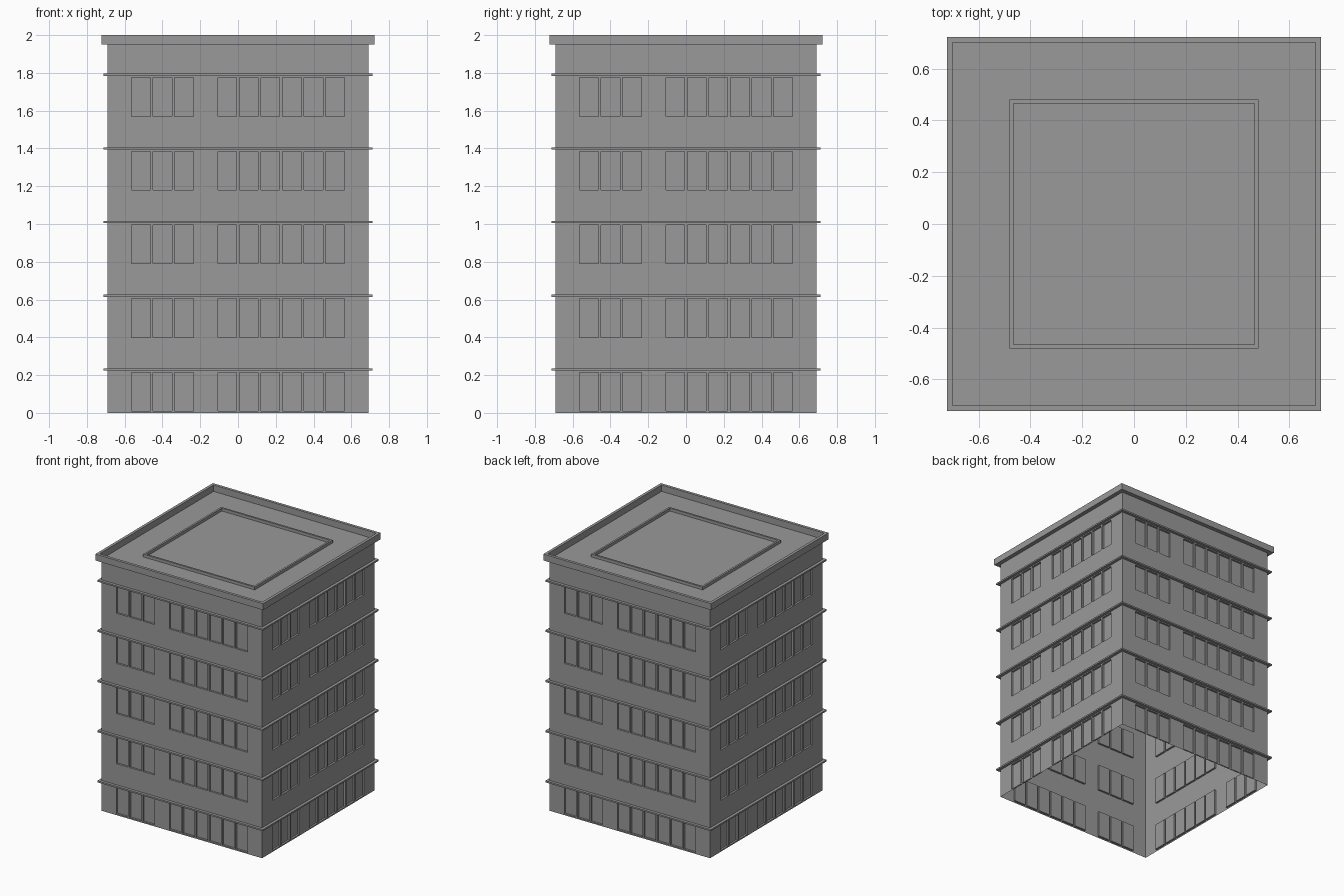
import bpy
import bmesh
from math import pi
from mathutils import Matrix

cube = bpy.data.objects.get("Cube")
if cube:
    bpy.data.objects.remove(cube, do_unlink=True)

GREY = (0.32, 0.32, 0.32, 1.0)
concrete = bpy.data.materials.new("concrete_grey")
concrete.use_nodes = True
concrete.diffuse_color = GREY
concrete.node_tree.nodes["Principled BSDF"].inputs["Base Color"].default_value = GREY

HALF = 0.69        # half width of the walls
ROOF = 1.95        # roof level
FLOORS = 5
STOREY = 0.39
BAYS = 10
BLANK_BAY = 3      # bay without a window on every side
BAY = 0.114
MULLION = 0.014
DEPTH = 0.015


def finish(name, bm):
    mesh = bpy.data.meshes.new(name)
    bm.to_mesh(mesh)
    bm.free()
    mesh.materials.append(concrete)
    obj = bpy.data.objects.new(name, mesh)
    bpy.context.scene.collection.objects.link(obj)
    return obj


def square_ring(name, outer, inner, z0, z1):
    """Square frame with a rectangular section."""
    bm = bmesh.new()
    loops = []
    for r, z in ((outer, z0), (outer, z1), (inner, z1), (inner, z0)):
        loops.append([bm.verts.new((x * r, y * r, z))
                      for x, y in ((-1, -1), (1, -1), (1, 1), (-1, 1))])
    for i in range(4):
        a, b = loops[i], loops[(i + 1) % 4]
        for j in range(4):
            k = (j + 1) % 4
            bm.faces.new((a[j], a[k], b[k], b[j]))
    bmesh.ops.recalc_face_normals(bm, faces=bm.faces)
    return finish(name, bm)


def square_plate(name, half, z):
    bm = bmesh.new()
    bmesh.ops.create_grid(bm, x_segments=1, y_segments=1, size=half,
                          matrix=Matrix.Translation((0, 0, z)))
    return finish(name, bm)


# Walls: a thin shell, open below, with shallow window recesses
us = [-HALF]
for i in range(BAYS):
    left = (i - BAYS / 2) * BAY
    us += [left + MULLION / 2, left + BAY - MULLION / 2]
us.append(HALF)
zs = [0.0]
for f in range(FLOORS):
    zs += [f * STOREY + 0.01, f * STOREY + 0.215]
zs.append(ROOF)

bm = bmesh.new()
for side in range(4):
    turn = Matrix.Rotation(side * pi / 2, 4, "Z")
    grid = [[bm.verts.new((u, -HALF, z)) for u in us] for z in zs]
    windows = []
    for r in range(len(zs) - 1):
        for c in range(len(us) - 1):
            face = bm.faces.new((grid[r][c], grid[r][c + 1],
                                 grid[r + 1][c + 1], grid[r + 1][c]))
            if r % 2 and c % 2 and c // 2 != BLANK_BAY:
                windows.append(face)
    panes = bmesh.ops.extrude_discrete_faces(bm, faces=windows)["faces"]
    pane_verts = list({v for p in panes for v in p.verts})
    bmesh.ops.translate(bm, vec=(0, DEPTH, 0), verts=pane_verts)
    wall = [v for row in grid for v in row] + pane_verts
    bmesh.ops.transform(bm, matrix=turn, verts=wall)
bmesh.ops.remove_doubles(bm, verts=bm.verts, dist=0.0001)
finish("walls", bm)

# Thin ledge above each row of windows
for f in range(FLOORS):
    z = f * STOREY + 0.23
    square_ring(f"ledge_{f + 1}", 0.712, HALF, z - 0.006, z + 0.006)

# Roof, parapet and the low raised frame in the middle
square_plate("roof", 0.70, ROOF)
square_ring("parapet", 0.722, 0.70, ROOF, 2.0)
square_ring("roof_frame", 0.48, 0.465, ROOF, ROOF + 0.022)
